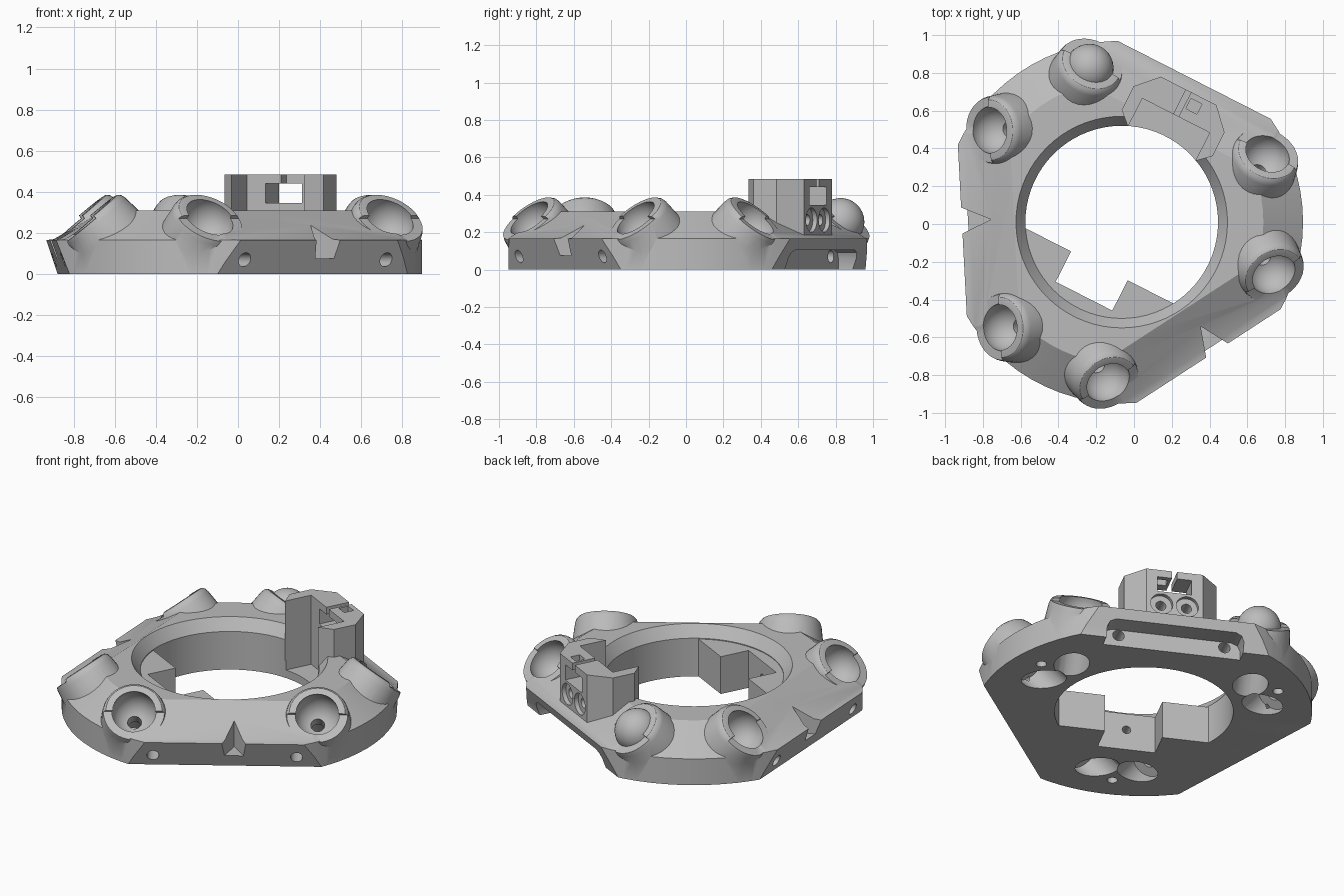
import bpy
import bmesh
from math import radians, pi
from mathutils import Matrix, Vector

if "Cube" in bpy.data.objects:
    bpy.data.objects.remove(bpy.data.objects["Cube"])

grey = bpy.data.materials.new("plain_grey")
grey.use_nodes = True
grey.diffuse_color = (0.5, 0.5, 0.5, 1)
grey.node_tree.nodes["Principled BSDF"].inputs["Base Color"].default_value = (0.5, 0.5, 0.5, 1)

CENTRE = Matrix.Translation((-0.065, 0.01, 0))
SIDES = [63, 183, 303]          # directions of the three flat sides
UPRIGHT = Matrix.Rotation(pi / 2, 4, "X")   # profile y becomes height


def facing(angle):
    """Frame whose x points outward through a side and y runs along it."""
    return CENTRE @ Matrix.Rotation(radians(angle), 4, "Z")


def finish(name, bm, matrix):
    bmesh.ops.remove_doubles(bm, verts=bm.verts, dist=0.0001)
    bmesh.ops.transform(bm, matrix=matrix, verts=bm.verts)
    bmesh.ops.recalc_face_normals(bm, faces=bm.faces)
    mesh = bpy.data.meshes.new(name)
    bm.to_mesh(mesh)
    bm.free()
    obj = bpy.data.objects.new(name, mesh)
    bpy.context.collection.objects.link(obj)
    mesh.materials.append(grey)
    return obj


def prism(name, points, low, high, matrix):
    bm = bmesh.new()
    base = bm.faces.new([bm.verts.new((x, y, low)) for x, y in points])
    new = bmesh.ops.extrude_face_region(bm, geom=[base])["geom"]
    verts = [v for v in new if isinstance(v, bmesh.types.BMVert)]
    bmesh.ops.translate(bm, verts=verts, vec=(0, 0, high - low))
    return finish(name, bm, matrix)


def block(name, x, y, z, matrix):
    points = [(x[0], y[0]), (x[1], y[0]), (x[1], y[1]), (x[0], y[1])]
    return prism(name, points, z[0], z[1], matrix)


def lathe(name, profile, steps, matrix):
    bm = bmesh.new()
    verts = [bm.verts.new((r, 0, z)) for r, z in profile]
    edges = [bm.edges.new((a, b)) for a, b in zip(verts, verts[1:] + verts[:1])]
    bmesh.ops.spin(bm, geom=verts + edges, cent=(0, 0, 0), axis=(0, 0, 1),
                   angle=2 * pi, steps=steps, use_merge=False)
    # drop the edge lying on the axis
    loose = [e for e in bm.edges if not e.link_faces]
    bmesh.ops.delete(bm, geom=loose, context="EDGES")
    bmesh.ops.dissolve_degenerate(bm, edges=bm.edges, dist=0.0001)
    return finish(name, bm, matrix)


def rod(radius, low, high, matrix, steps=24):
    bm = bmesh.new()
    bmesh.ops.create_cone(bm, cap_ends=True, segments=steps, radius1=radius,
                          radius2=radius, depth=high - low,
                          matrix=Matrix.Translation((0, 0, (low + high) / 2)))
    return finish("cutter", bm, matrix)


def ball(radius, matrix):
    bm = bmesh.new()
    bmesh.ops.create_uvsphere(bm, u_segments=32, v_segments=16, radius=radius)
    return finish("cutter", bm, matrix)


def combine(target, tool, operation="DIFFERENCE"):
    mod = target.modifiers.new("combine", "BOOLEAN")
    mod.operation = operation
    mod.solver = "EXACT"
    mod.object = tool
    bpy.context.view_layer.objects.active = target
    bpy.ops.object.modifier_apply(modifier=mod.name)
    bpy.data.objects.remove(tool)


def outward(x, y, z, frame):
    """Frame whose z axis points outward along the side direction."""
    return frame @ Matrix.Translation((x, y, z)) @ Matrix.Rotation(pi / 2, 4, "Y")


# Ring body with chamfered bore and sloped shoulder
body = lathe("ring_body", [(0.51, 0), (0.96, 0), (0.96, 0.165), (0.75, 0.31),
                           (0.56, 0.31), (0.51, 0.24)], 72, CENTRE)

# Three flat sides with undercut faces, narrow ledges and sloped tops
for angle in SIDES:
    profile = [(0.748, -0.1), (0.785, 0), (0.845, 0.165), (0.805, 0.17),
               (0.565, 0.312), (0.565, 0.6), (1.4, 0.6), (1.4, -0.1)]
    combine(body, prism("cutter", profile, -1.2, 1.2, facing(angle) @ UPRIGHT))

# Inner mount with a square recess and screw hole, opposite the tower
front = facing(SIDES[0] + 180)
mount = [(0.26, -0.46), (0.26, -0.168), (0.44, -0.168), (0.44, 0.168),
         (0.26, 0.168), (0.26, 0.46), (0.53, 0.3), (0.6, 0), (0.53, -0.3)]
combine(body, prism("mount", mount, 0, 0.235, front), "UNION")
combine(body, rod(0.025, 0.4, 0.6, outward(0, 0, 0.13, front)))

# Six tilted ball cups, two per side
cup_frames = []
for angle in SIDES:
    for side in (-1, 1):
        tilt = (facing(angle) @ Matrix.Translation((0.675, side * 0.523, 0.285))
                @ Matrix.Rotation(radians(40), 4, "Y"))
        cup_frames.append(tilt)
        cup = lathe("cup", [(0, -0.2), (0.2, -0.2), (0.181, -0.04), (0.174, -0.017),
                            (0.16, -0.003), (0.145, 0), (0, 0)], 36, tilt)
        combine(cup, block("cutter", (0, 0.4), (-0.4, 0.4), (-0.018, 0.2), tilt))
        combine(body, cup, "UNION")

# Sockets, drain holes and wide bores under each cup
for tilt in cup_frames:
    combine(body, ball(0.128, tilt @ Matrix.Translation((0, 0, -0.04))))
    combine(body, rod(0.04, -0.3, -0.1, tilt))
    combine(body, rod(0.1, -0.6, -0.235, tilt, 32))

# Screw holes in the sides and underside
for index, angle in enumerate(SIDES):
    frame = facing(angle)
    spread = 0.41 if index else 0.31
    for side in (-1, 1):
        combine(body, rod(0.034, 0.55, 1.0, outward(0, side * spread, 0.07, frame)))
    combine(body, rod(0.03, -0.1, 0.13, facing(angle + 60) @ Matrix.Translation((0.8, 0, 0))))

# Triangular notches on the two plain sides
for angle, side in ((SIDES[1], -1), (SIDES[2], 1)):
    notch = [(0.69, side * 0.05), (0.95, side * -0.06), (0.95, side * 0.17)]
    combine(body, prism("cutter", notch, 0.075, 0.5, facing(angle)))

# Pocket in the tower side, open underneath
back = facing(SIDES[0])
pocket = [(-0.4, -0.1), (0.4, -0.1), (0.4, 0.06), (0.385, 0.09), (0.35, 0.105),
          (-0.35, 0.105), (-0.385, 0.09), (-0.4, 0.06)]
combine(body, prism("cutter", pocket, 0.7, 1.1,
                    back @ Matrix(((0, 0, 1, 0), (1, 0, 0, 0), (0, 1, 0, 0), (0, 0, 0, 1)))))

# Recess for the tower, then the tower with its two wings
combine(body, block("cutter", (0.3, 0.633), (-0.2, 0.2), (0.05, 0.6), back))
half = [(0.633, 0.2), (0.465, 0.2), (0.53, 0.27), (0.67, 0.27), (0.78, 0.165)]
outline = half + [(x, -y) for x, y in reversed(half)]
tower = prism("tower", outline, 0.11, 0.485, back)

# Tower window, top slit, nut slot and paired cable holes
combine(tower, block("cutter", (0.5, 0.9), (-0.1, 0.1), (0.345, 0.44), back))
combine(tower, block("cutter", (0.5, 0.9), (-0.015, 0.015), (0.42, 0.6), back))
combine(tower, block("cutter", (0.69, 0.75), (-0.095, -0.03), (0.4, 0.6), back))
for side in (-1, 1):
    combine(tower, rod(0.065, 0.755, 0.9, outward(0, side * 0.075, 0.265, back)))
    combine(tower, rod(0.03, 0.5, 0.9, outward(0, side * 0.075, 0.265, back)))

# Smooth the round faces and keep the edges crisp
for obj in (body, tower):
    bpy.ops.object.select_all(action="DESELECT")
    obj.select_set(True)
    bpy.context.view_layer.objects.active = obj
    bpy.ops.object.shade_smooth_by_angle(angle=radians(30))
